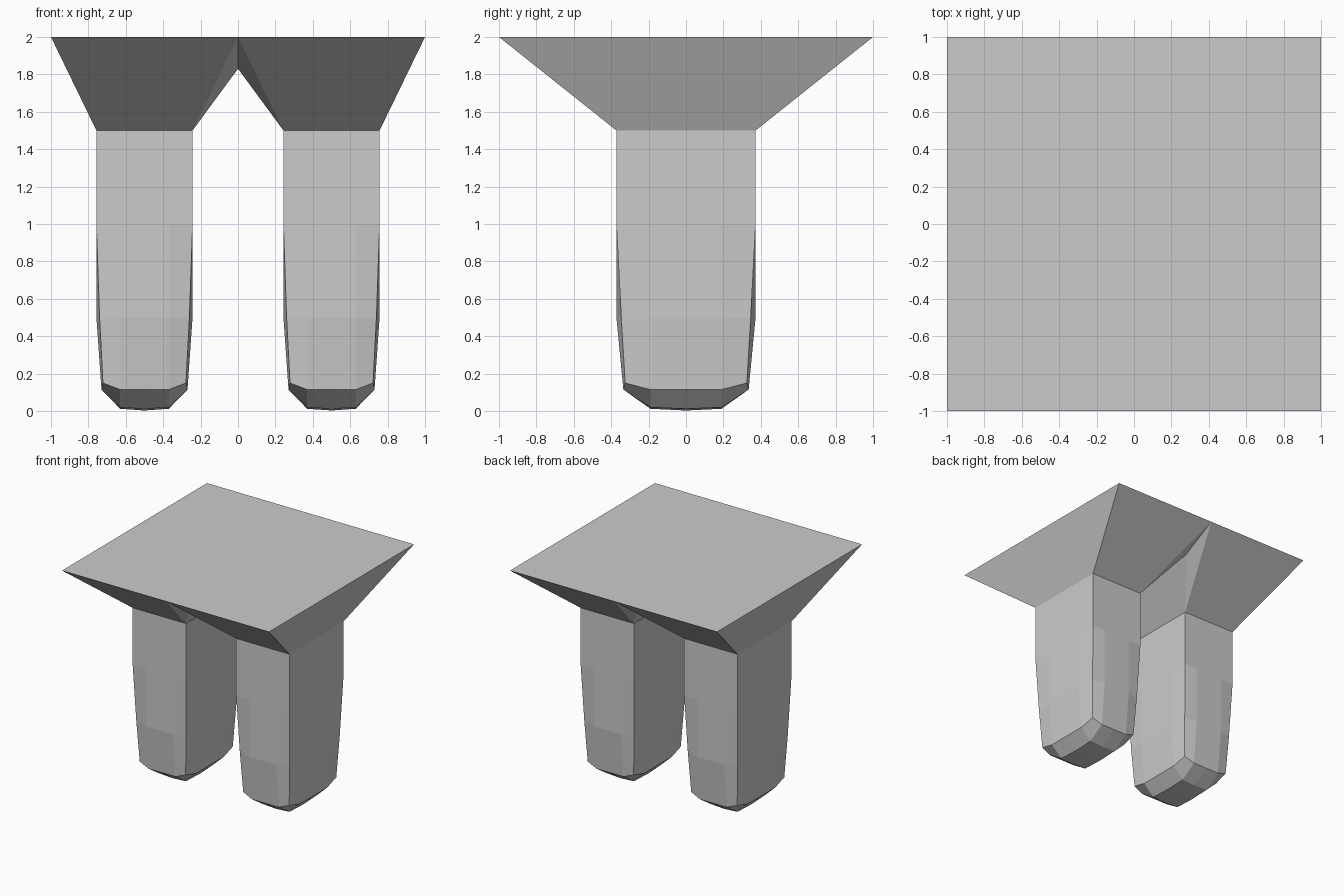
import bpy, bmesh

if "Cube" in bpy.data.objects:
    bpy.data.objects.remove(bpy.data.objects["Cube"])


def quarter_mesh(name, points, faces, location=(0, 0, 0)):
    """Build one quarter, mirror it across x and y, and link it as an object."""
    bm = bmesh.new()
    verts = [bm.verts.new(p) for p in points]
    for f in faces:
        bm.faces.new([verts[i] for i in f])
    for axis in ('X', 'Y'):
        bmesh.ops.mirror(bm, geom=bm.verts[:] + bm.edges[:] + bm.faces[:],
                         axis=axis, merge_dist=0.0005)
    bmesh.ops.remove_doubles(bm, verts=bm.verts[:], dist=0.0005)
    bmesh.ops.recalc_face_normals(bm, faces=bm.faces[:])
    mesh = bpy.data.meshes.new(name)
    bm.to_mesh(mesh)
    bm.free()
    obj = bpy.data.objects.new(name, mesh)
    obj.location = location
    bpy.context.collection.objects.link(obj)
    return obj


# Leg: half sizes and inner grid lines of the cross-section
A, B, AI, BI = 0.257, 0.372, 0.13, 0.19


def ring(a, b, ca, cb, z, cz):
    """Quarter outline: flat sides a, b with a pulled-in corner ca, cb."""
    return [(0, b, z), (AI, b, z), (ca, cb, cz), (a, BI, z), (a, 0, z)]


leg_points = (ring(A, B, A, B, 1.5, 1.5)
              + ring(A, B, A, B, 1.0, 1.0)
              + ring(A, B, 0.24, 0.346, 0.5, 0.5)
              + ring(0.23, 0.335, 0.222, 0.325, 0.115, 0.15)
              + [(0, BI, 0.012), (AI, BI, 0.02), (AI, 0, 0.012), (0, 0, 0.003)])
leg_faces = [(r * 5 + i, r * 5 + i + 1, r * 5 + i + 6, r * 5 + i + 5)
             for r in range(3) for i in range(4)]
# Rounded foot
leg_faces += [(15, 16, 21, 20), (16, 17, 18, 21), (21, 18, 19, 22), (20, 21, 22, 23)]

for side, x in (("left", -0.5), ("right", 0.5)):
    quarter_mesh(side + "_leg", leg_points, leg_faces, (x, 0, 0))

# Flared top: square plate tapering into both legs, with a ridge between them
flare_points = [
    (0, 0, 2), (1, 0, 2), (1, 1, 2), (0, 1, 2),
    (0.757, 0, 1.5), (0.757, B, 1.5), (0.37, B, 1.5), (0.243, B, 1.5),
    (0.243, 0, 1.5), (0, 0.675, 1.83), (0, 0, 1.83)]
flare_faces = [
    (0, 1, 2, 3),        # plate
    (1, 4, 5, 2),        # outer slope
    (2, 5, 6, 3),        # end slope
    (3, 6, 7), (3, 7, 9),  # chamfer beside the notch
    (9, 7, 8, 10)]       # inner slope
quarter_mesh("flared_top", flare_points, flare_faces)
